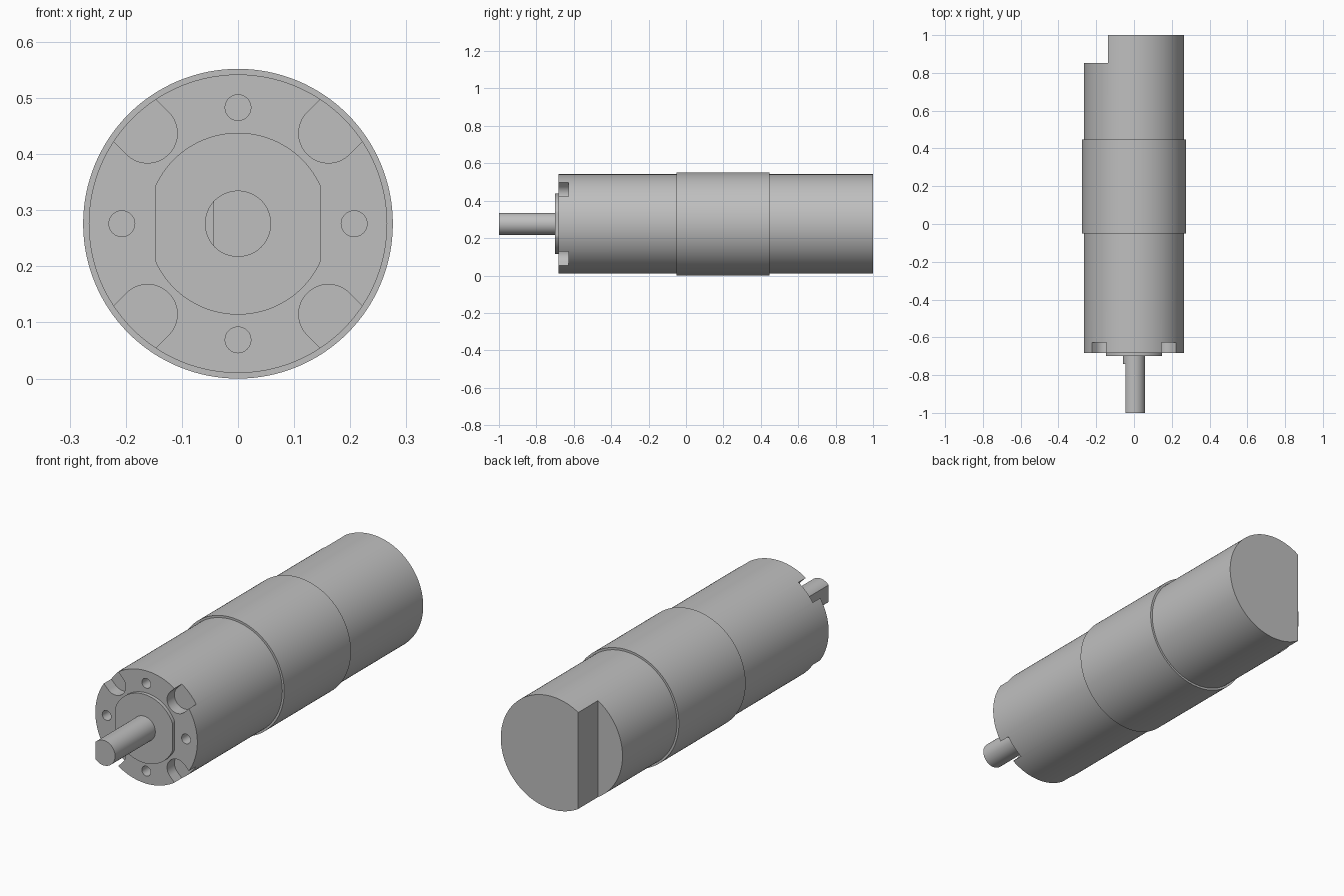
import bpy, bmesh
from math import sin, cos, pi, radians
from mathutils import Vector

cube = bpy.data.objects.get("Cube")
if cube:
    bpy.data.objects.remove(cube, do_unlink=True)

AXIS_Z = 0.276      # height of the motor axis
SEGMENTS = 128

metal = bpy.data.materials.new("grey metal")
metal.use_nodes = True
metal.diffuse_color = (0.52, 0.52, 0.52, 1)
metal.node_tree.nodes["Principled BSDF"].inputs["Base Color"].default_value = (0.52, 0.52, 0.52, 1)


def circle(radius, flat_left=-1, flat_right=1, segments=SEGMENTS):
    """Circular outline, optionally trimmed by vertical flats."""
    points = []
    for i in range(segments):
        a = 2 * pi * i / segments
        points.append((min(max(radius * cos(a), flat_left), flat_right), radius * sin(a)))
    return points


def slot(angle, distance, radius, reach):
    """U-shaped outline opening outwards at the given angle."""
    arc = [pi / 2 + pi * i / 32 for i in range(33)]
    outline = [(distance + radius * cos(a), radius * sin(a)) for a in arc]
    outline += [(reach, -radius), (reach, radius)]
    return [(u * cos(angle) - v * sin(angle), u * sin(angle) + v * cos(angle)) for u, v in outline]


def prism(name, outline, front, back):
    """Extrude an outline along the motor axis."""
    bm = bmesh.new()
    face = bm.faces.new([bm.verts.new((x, front, z + AXIS_Z)) for x, z in outline])
    moved = bmesh.ops.extrude_face_region(bm, geom=[face])["geom"]
    bmesh.ops.translate(bm, vec=Vector((0, back - front, 0)),
                        verts=[g for g in moved if isinstance(g, bmesh.types.BMVert)])
    bmesh.ops.recalc_face_normals(bm, faces=bm.faces)
    mesh = bpy.data.meshes.new(name)
    bm.to_mesh(mesh)
    bm.free()
    mesh.materials.append(metal)
    obj = bpy.data.objects.new(name, mesh)
    bpy.context.collection.objects.link(obj)
    return obj


def activate(obj):
    bpy.ops.object.select_all(action="DESELECT")
    obj.select_set(True)
    bpy.context.view_layer.objects.active = obj


def carve(obj, cutters):
    """Subtract the cutters and remove them."""
    activate(obj)
    for cutter in cutters:
        mod = obj.modifiers.new("cut", "BOOLEAN")
        mod.operation, mod.solver, mod.object = "DIFFERENCE", "EXACT", cutter
        bpy.ops.object.modifier_apply(modifier=mod.name)
        bpy.data.objects.remove(cutter, do_unlink=True)


# Gearbox with four corner slots and four screw holes
gearbox = prism("gearbox", circle(0.266), -0.683, 0.0)
cutters = []
for i in range(4):
    a = i * pi / 2
    cutters.append(prism("slot_cutter", slot(a + pi / 4, 0.228, 0.053, 0.4), -0.8, -0.628))
    hole = [(x + 0.207 * cos(a), z + 0.207 * sin(a)) for x, z in circle(0.023, segments=32)]
    cutters.append(prism("hole_cutter", hole, -0.8, -0.58))
carve(gearbox, cutters)

# Wider middle sleeve
sleeve = prism("middle_sleeve", circle(0.276), -0.05, 0.447)

# Rear housing with one side stepped back
rear = prism("rear_housing", circle(0.266), 0.4, 1.0)
step = [(-0.4, -0.4), (-0.138, -0.4), (-0.138, 0.4), (-0.4, 0.4)]
carve(rear, [prism("step_cutter", step, 0.853, 1.2)])

# Raised boss and flatted output shaft
boss = prism("front_boss", circle(0.162, -0.148, 0.148), -0.7, -0.67)
shaft_base = prism("shaft_base", circle(0.059), -0.74, -0.68)
shaft = prism("output_shaft", circle(0.059, flat_left=-0.044), -1.0, -0.735)

for part in (gearbox, sleeve, rear, boss, shaft_base, shaft):
    activate(part)
    bpy.ops.object.shade_smooth_by_angle(angle=radians(25))
